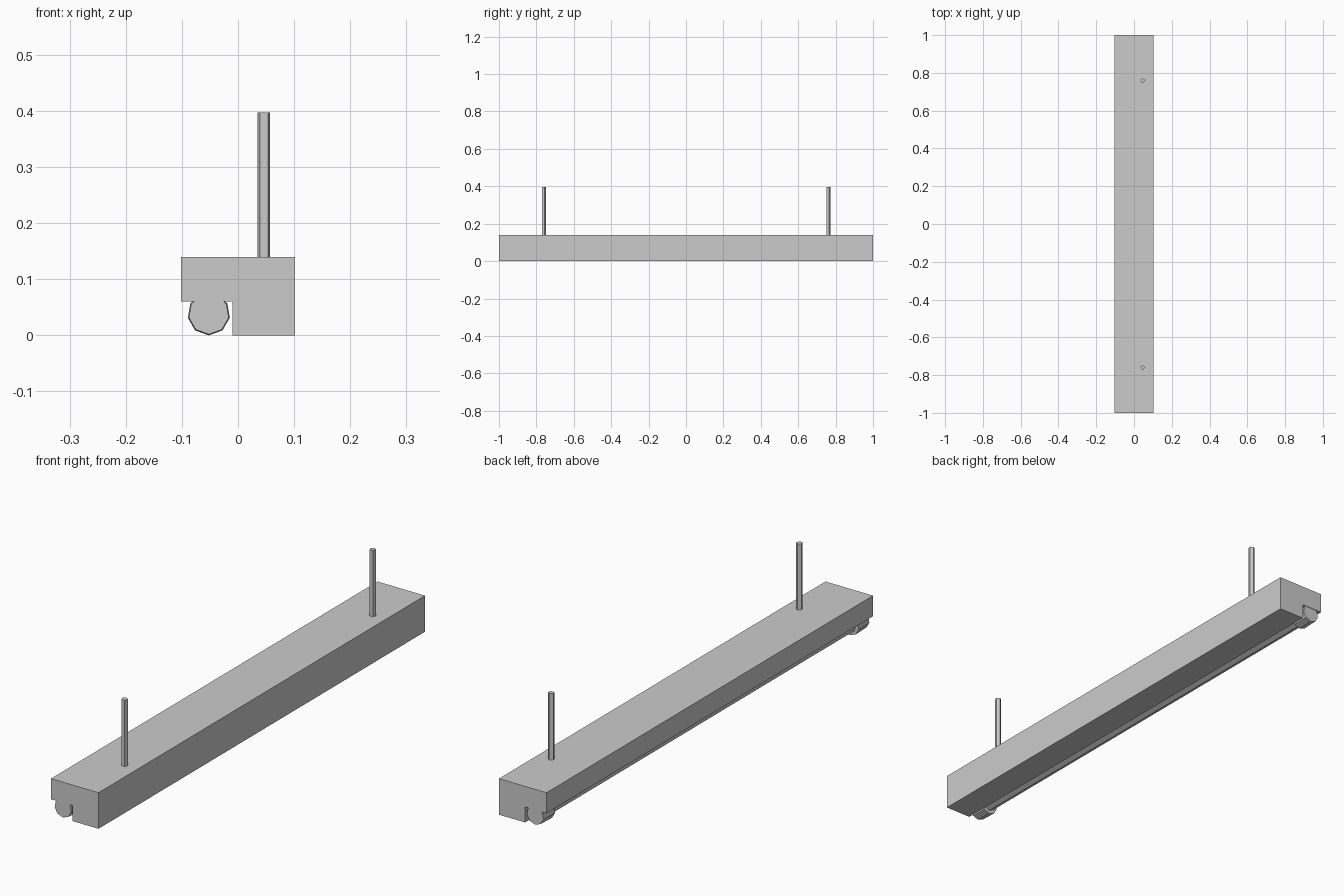
import bpy, math

if "Cube" in bpy.data.objects:
    bpy.data.objects.remove(bpy.data.objects["Cube"])


def prism(name, profile, y0, y1, end_scale=1.0, center=(0, 0)):
    """Extrude an XZ profile along Y, optionally scaling its second end."""
    n = len(profile)
    cx, cz = center
    verts = [(x, y0, z) for x, z in profile]
    verts += [(cx + (x - cx) * end_scale, y1, cz + (z - cz) * end_scale) for x, z in profile]
    faces = [tuple(range(n)), tuple(range(2 * n - 1, n - 1, -1))]
    faces += [(i, i + n, (i + 1) % n + n, (i + 1) % n) for i in range(n)]
    mesh = bpy.data.meshes.new(name)
    mesh.from_pydata(verts, [], faces)
    if y1 < y0:
        mesh.flip_normals()
    obj = bpy.data.objects.new(name, mesh)
    bpy.context.collection.objects.link(obj)
    return obj


def ring(cx, cz, r, sides):
    """Regular polygon with one corner pointing down."""
    return [(cx + r * math.sin(i * math.tau / sides), cz - r * math.cos(i * math.tau / sides))
            for i in range(sides)]


# L-shaped lamp housing
prism("housing", [(-0.102, 0.06), (-0.01, 0.06), (-0.01, 0.0),
                  (0.102, 0.0), (0.102, 0.14), (-0.102, 0.14)], -1, 1)

# Thin light tube under the overhang
center = (-0.052, 0.038)
prism("light_tube", ring(*center, 0.025, 7), -0.96, 0.96)

for label, s in (("front", -1), ("back", 1)):
    # Faceted tube holder, slightly narrower at its outer end
    prism(label + "_tube_holder", ring(*center, 0.038, 9), s * 0.93, s * 0.998, 0.95, center)

    # Hanging rod
    bpy.ops.mesh.primitive_cylinder_add(vertices=5, radius=0.012, depth=0.267,
                                        location=(0.046, s * 0.76, 0.2635))
    bpy.context.object.name = label + "_hanging_rod"
